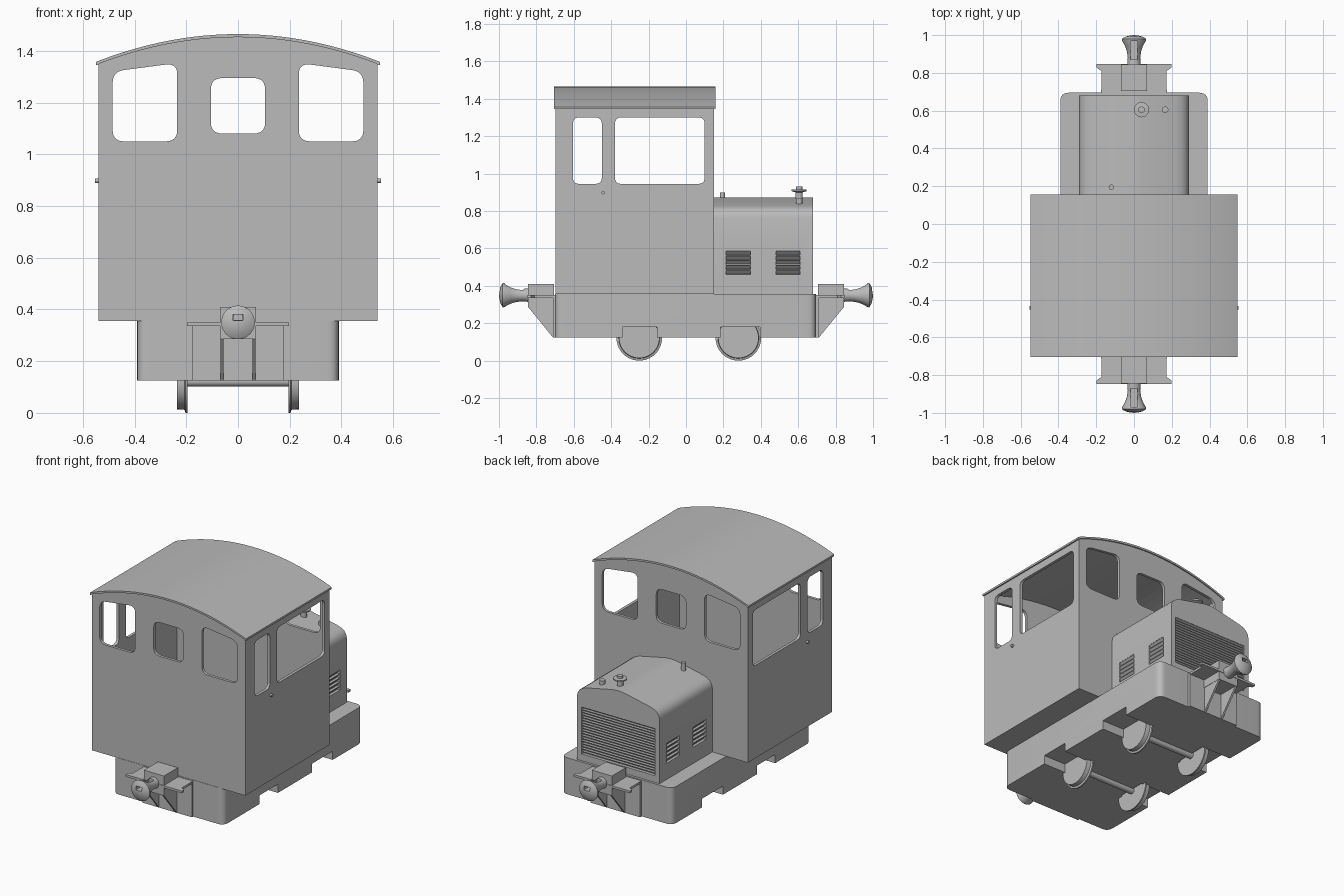
import bpy, bmesh, math
from mathutils import Vector, Matrix

cube = bpy.data.objects.get("Cube")
if cube:
    bpy.data.objects.remove(cube, do_unlink=True)

grey = bpy.data.materials.new("plain_grey")
grey.use_nodes = True
grey.diffuse_color = (0.5, 0.5, 0.5, 1)
grey.node_tree.nodes["Principled BSDF"].inputs["Base Color"].default_value = (0.5, 0.5, 0.5, 1)


def finish(name, bm, smooth=True):
    bmesh.ops.recalc_face_normals(bm, faces=bm.faces)
    mesh = bpy.data.meshes.new(name)
    bm.to_mesh(mesh)
    bm.free()
    mesh.materials.append(grey)
    obj = bpy.data.objects.new(name, mesh)
    bpy.context.collection.objects.link(obj)
    if smooth:
        shade(obj)
    return obj


def shade(obj):
    bpy.ops.object.select_all(action='DESELECT')
    obj.select_set(True)
    bpy.context.view_layer.objects.active = obj
    bpy.ops.object.shade_smooth_by_angle(angle=math.radians(30))


def place(axis, u, v, t):
    return {'x': (t, u, v), 'y': (u, t, v), 'z': (u, v, t)}[axis]


def prisms(name, polys, axis, a, b, smooth=True):
    """Extrude one or more outlines along an axis from a to b."""
    bm = bmesh.new()
    for poly in polys:
        ends = [[bm.verts.new(place(axis, u, v, t)) for u, v in poly] for t in (a, b)]
        for ring in ends:
            bm.faces.new(ring)
        n = len(poly)
        for i in range(n):
            j = (i + 1) % n
            bm.faces.new((ends[0][i], ends[0][j], ends[1][j], ends[1][i]))
    return finish(name, bm, smooth)


def rect(u0, u1, v0, v1):
    return [(u0, v0), (u1, v0), (u1, v1), (u0, v1)]


def rounded(points, r, steps=6):
    out = []
    n = len(points)
    for i in range(n):
        p = Vector(points[i])
        a = p + (Vector(points[i - 1]) - p).normalized() * r
        b = p + (Vector(points[(i + 1) % n]) - p).normalized() * r
        for k in range(steps + 1):
            t = k / steps
            # Blend of the corner with its chord follows a near circular arc
            q = a * (1 - t) ** 2 + p * 2 * t * (1 - t) + b * t ** 2
            out.append((q.x, q.y))
    return out


def turned(name, profile, axis, centre=(0, 0, 0), steps=40):
    """Revolve (radius, position) points about an axis."""
    bm = bmesh.new()
    verts = [bm.verts.new((r, 0, t)) for r, t in profile]
    edges = [bm.edges.new(pair) for pair in zip(verts, verts[1:])]
    bmesh.ops.spin(bm, geom=verts + edges, axis=(0, 0, 1), cent=(0, 0, 0),
                   angle=2 * math.pi, steps=steps)
    bmesh.ops.remove_doubles(bm, verts=bm.verts, dist=0.0001)
    turn = {'x': Matrix.Rotation(math.pi / 2, 4, 'Y'),
            'y': Matrix.Rotation(-math.pi / 2, 4, 'X'), 'z': Matrix()}[axis]
    bm.transform(Matrix.Translation(centre) @ turn)
    return finish(name, bm)


def cut(obj, cutter):
    cutter.hide_render = True
    mod = obj.modifiers.new("cut", 'BOOLEAN')
    mod.operation, mod.solver, mod.object = 'DIFFERENCE', 'EXACT', cutter
    graph = bpy.context.evaluated_depsgraph_get()
    mesh = bpy.data.meshes.new_from_object(obj.evaluated_get(graph))
    obj.modifiers.clear()
    obj.data = mesh
    bpy.data.objects.remove(cutter, do_unlink=True)
    shade(obj)


def arch(half, drop, steps=24):
    """Points of the roof curve from right to left, lowered by drop."""
    xs = [half * (1 - 2 * i / steps) for i in range(steps + 1)]
    return [(x, 1.465 - 0.1 * (x / 0.53) ** 2 - drop) for x in xs]


# Cab shell with window openings
cab = prisms("cab", [[(-0.54, 0.355), (0.54, 0.355)] + arch(0.54, 0.008)], 'y', -0.698, 0.15)
cut(cab, prisms("cab_cavity", [[(-0.522, 0.37), (0.522, 0.37)] + arch(0.522, 0.022)],
                'y', -0.68, 0.132, False))
end_panes = [rounded(rect(-0.105, 0.105, 1.08, 1.295), 0.045)]
for s in (-1, 1):
    corners = [(0.235, 1.05), (0.485, 1.05), (0.485, 1.32), (0.235, 1.353)]
    end_panes.append(rounded([(s * x, z) for x, z in corners], 0.045))
cut(cab, prisms("end_window_cutter", end_panes, 'y', -1, 1, False))
side_panes = [rounded(rect(-0.605, -0.45, 0.945, 1.3), 0.035),
              rounded(rect(-0.38, 0.1, 0.945, 1.3), 0.035)]
cut(cab, prisms("side_window_cutter", side_panes, 'x', -1, 1, False))

# Curved roof sheet with drooping edges
roof_top = [(0.549, 1.345), (0.549, 1.357)] + arch(0.538, 0) + [(-0.549, 1.357), (-0.549, 1.345)]
roof_under = [(-0.541, 1.345)] + arch(0.535, 0.012)[::-1] + [(0.541, 1.345)]
prisms("roof", [roof_top + roof_under], 'y', -0.705, 0.157)

# Chassis with wheel notches
chassis = prisms("chassis", [rounded(rect(-0.39, 0.39, -0.7, 0.695), 0.045)], 'z', 0.125, 0.357)
for s in (-1, 1):
    notches = [rect(-0.34, -0.155, 0.1, 0.18), rect(0.185, 0.395, 0.1, 0.18)]
    cut(chassis, prisms("notch_cutter", notches, 'x', s * 0.185, s * 0.5, False))

# Wheels and axles
for label, y in (("front", -0.25), ("rear", 0.28)):
    turned(label + "_axle", [(0, -0.2), (0.02, -0.2), (0.02, 0.2), (0, 0.2)], 'x', (0, y, 0.122), 20)
    for side, s in (("right", -1), ("left", 1)):
        wheel = [(0, 0.195), (0.122, 0.195), (0.122, 0.203), (0.11, 0.207), (0.108, 0.235), (0, 0.235)]
        turned(f"{label}_{side}_wheel", [(r, s * t) for r, t in wheel], 'x', (0, y, 0.122))

# Engine hood with a gently ridged top
edge = [(0.29, 0.355), (0.29, 0.765), (0.285, 0.787), (0.272, 0.806), (0.25, 0.82), (0.22, 0.83), (0.04, 0.868)]
hood = prisms("hood", [edge + [(0, 0.871)] + [(-x, z) for x, z in edge[::-1]]], 'y', 0.14, 0.68)
vents = [(0.215, 0.345), (0.48, 0.61)]
for s in (-1, 1):
    cut(hood, prisms("vent_cutter", [rect(a, b, 0.46, 0.59) for a, b in vents],
                     'x', s * 0.272, s * 0.4, False))
cut(hood, prisms("grille_cutter", [rect(-0.258, 0.258, 0.4, 0.7)], 'y', 0.66, 0.8, False))


# Louvre slats, flat on top with a sloping underside
def slats(outer, inner, low, high, count):
    step = (high - low) / count
    return [[(outer, low + step * (i + 1)), (outer, low + step * (i + 0.85)),
             (inner, low + step * (i + 0.1)), (inner, low + step * (i + 1))] for i in range(count)]


prisms("radiator_slats", slats(0.678, 0.659, 0.4, 0.7, 18), 'x', -0.258, 0.258, False)
for side, s in (("right", -1), ("left", 1)):
    for a, b in vents:
        prisms(side + "_vent_slats", slats(s * 0.289, s * 0.271, 0.46, 0.59, 5), 'y', a, b, False)
    # Door knob
    turned(side + "_door_knob", [(0, s * 0.53), (0.009, s * 0.53), (0.009, s * 0.553), (0, s * 0.553)],
           'x', (0, -0.443, 0.898), 16)

# Fittings on the hood
turned("exhaust_stack", [(0, 0.84), (0.019, 0.84), (0.019, 0.9), (0.04, 0.906), (0.04, 0.914),
                         (0.017, 0.916), (0.017, 0.93), (0, 0.93)], 'z', (0.04, 0.605, 0))
turned("filler_cap", [(0, 0.82), (0.017, 0.82), (0.017, 0.868), (0, 0.868)], 'z', (0.165, 0.605, 0), 20)
turned("vent_pipe", [(0, 0.83), (0.014, 0.83), (0.014, 0.9), (0, 0.9)], 'z', (-0.12, 0.195, 0), 20)

# Buffer and coupling assembly at each end
for label, s in (("front", -1), ("rear", 1)):
    prisms(label + "_coupler_back", [rect(-0.175, 0.175, 0.125, 0.345)], 'y', s * 0.69, s * 0.712)
    half = [(0.173, 0.69), (0.173, 0.81), (0.198, 0.828), (0.198, 0.848)]
    outline = half + [(-x, y) for x, y in half[::-1]]
    prisms(label + "_coupler_shelf", [[(x, s * y) for x, y in outline]], 'z', 0.336, 0.35)
    prisms(label + "_coupler_box", [rect(-0.07, 0.07, 0.285, 0.41)], 'y', s * 0.705, s * 0.845)
    web = [(0.7, 0.125), (0.712, 0.125), (0.845, 0.288), (0.845, 0.34), (0.7, 0.34)]
    for side, a in (("right", -0.068), ("left", 0.056)):
        prisms(f"{label}_{side}_gusset", [[(s * y, z) for y, z in web]], 'x', a, a + 0.012)
    shape = [(0, 0.84), (0.036, 0.84), (0.033, 0.88), (0.037, 0.91), (0.046, 0.94),
             (0.064, 0.972), (0.065, 0.98), (0.045, 0.992), (0.02, 0.998), (0, 1.0)]
    buffer = turned(label + "_buffer", [(r, s * t) for r, t in shape], 'y', (0, 0, 0.35))
    cut(buffer, prisms("slot_cutter", [rect(-0.02, 0.02, 0.357, 0.38)], 'y', s * 0.9, s * 1.1, False))
    cut(buffer, prisms("pin_cutter", [rect(-0.018, 0.018, 0.36, 0.5)], 'y', s * 0.87, s * 0.968, False))
